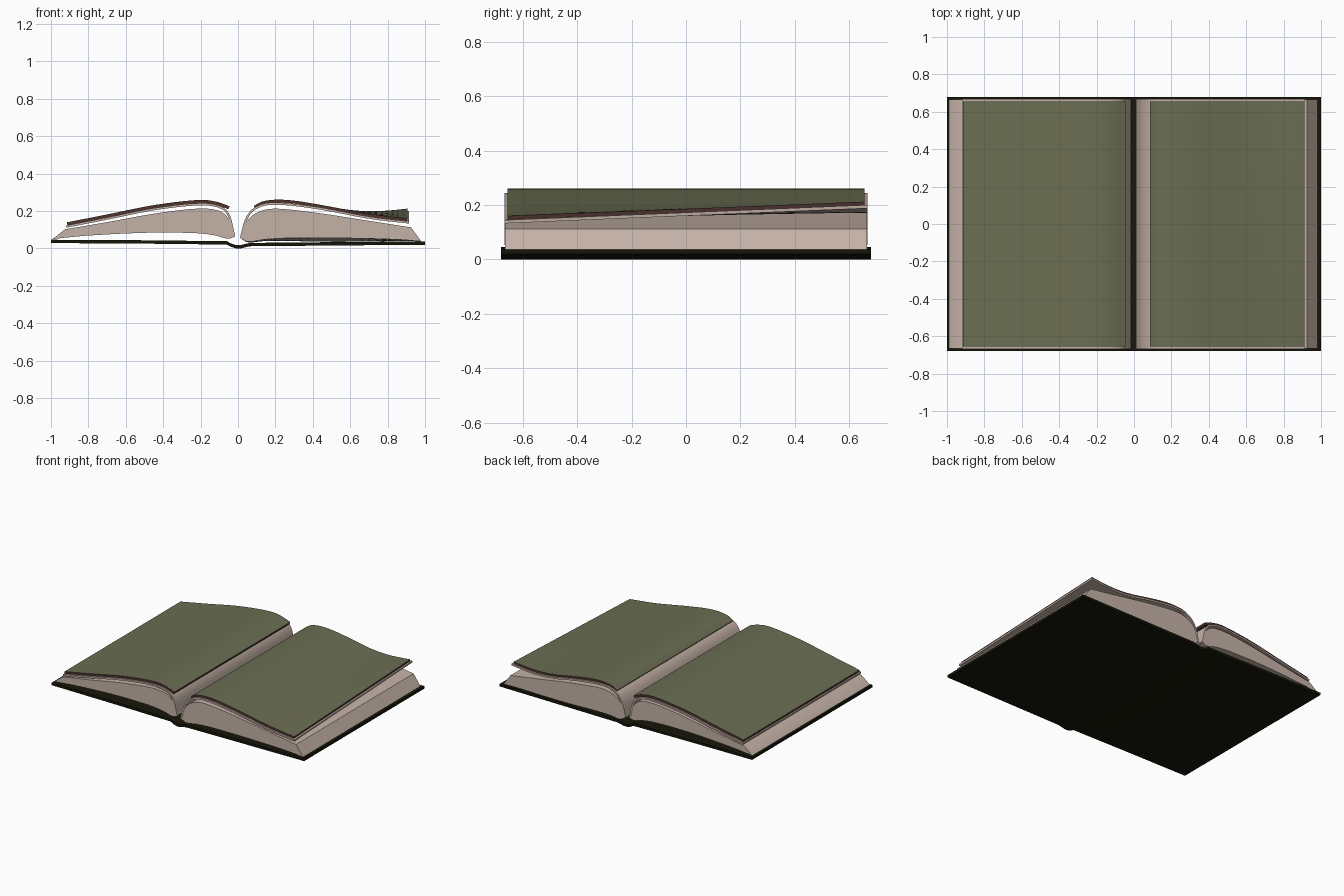
import bpy, bmesh, math
from mathutils import Vector

if "Cube" in bpy.data.objects:
    bpy.data.objects.remove(bpy.data.objects["Cube"])


def material(name, rgb):
    m = bpy.data.materials.new(name)
    m.diffuse_color = (*rgb, 1)
    m.use_nodes = True
    m.node_tree.nodes["Principled BSDF"].inputs["Base Color"].default_value = m.diffuse_color
    return m


COVER = material("dark olive cover", (0.008, 0.008, 0.003))
PAPER = material("beige paper", (0.56, 0.45, 0.39))
GREEN = material("olive green page", (0.145, 0.155, 0.085))
BROWN = material("red brown edge", (0.075, 0.034, 0.028))


def smooth_curve(pts, n):
    """Catmull-Rom curve through 2D points, n samples."""
    p = [Vector(q) for q in pts]
    p = [2 * p[0] - p[1]] + p + [2 * p[-1] - p[-2]]
    out = []
    for k in range(n):
        t = k / (n - 1) * (len(pts) - 1)
        i = min(int(t), len(pts) - 2)
        t -= i
        a, b, c, d = p[i:i + 4]
        out.append(0.5 * (2 * b + (c - a) * t + (2 * a - 5 * b + 4 * c - d) * t * t
                          + (3 * b - a - 3 * c + d) * t ** 3))
    return out


def offset(curve, dist):
    """Shift a left-to-right curve along its normal (positive = up)."""
    out = []
    for i, q in enumerate(curve):
        d = (curve[min(i + 1, len(curve) - 1)] - curve[max(i - 1, 0)]).normalized()
        out.append(q + Vector((-d.y, d.x)) * dist)
    return out


def loft(name, top, bottom, half, mats, lift_top=None, lift_bottom=None, rows=9):
    """Solid between two x-z curves, run along y. mats = (sides, top)."""
    bm = bmesh.new()
    n = len(top)
    grid = []
    for r in range(rows):
        y = -half + 2 * half * r / (rows - 1)
        ring = []
        for q, f in [(q, lift_top) for q in top] + [(q, lift_bottom) for q in reversed(bottom)]:
            ring.append(bm.verts.new((q.x, y, q.y + (f(q.x, y) if f else 0))))
        grid.append(ring)
    m = 2 * n
    for a, b in zip(grid, grid[1:]):
        for i in range(m):
            j = (i + 1) % m
            f = bm.faces.new((a[i], a[j], b[j], b[i]))
            f.material_index = 1 if i < n - 1 and len(mats) > 1 else 0
    for ring in (grid[0], grid[-1]):
        for i in range(n - 1):
            bm.faces.new((ring[i], ring[i + 1], ring[m - 2 - i], ring[m - 1 - i]))
    bmesh.ops.recalc_face_normals(bm, faces=bm.faces)
    me = bpy.data.meshes.new(name)
    bm.to_mesh(me)
    bm.free()
    for mt in mats:
        me.materials.append(mt)
    ob = bpy.data.objects.new(name, me)
    bpy.context.collection.objects.link(ob)
    bpy.context.view_layer.objects.active = ob
    ob.select_set(True)
    bpy.ops.object.shade_smooth_by_angle(angle=math.radians(35))
    ob.select_set(False)
    return ob


def curl(x, y):
    """Back right page corner lifts up."""
    return 0.055 * max(0, (x - 0.55) / 0.36) ** 1.6 * (y + 0.67) / 1.34


# hard cover with a dipped spine
cov = [Vector(p) for p in [(-1, 0.046), (-0.5, 0.043), (-0.06, 0.038), (-0.035, 0.025), (-0.012, 0.018),
                           (0.015, 0.017), (0.04, 0.024), (0.065, 0.029), (0.5, 0.033), (1, 0.037)]]
loft("book_cover", cov, [p - Vector((0, 0.018)) for p in cov], 0.68, [COVER], rows=2)

# thick page blocks
N = 40
loft("left_page_block",
     smooth_curve([(-0.925, 0.102), (-0.7, 0.14), (-0.45, 0.185), (-0.22, 0.212), (-0.1, 0.2),
                   (-0.045, 0.15), (-0.015, 0.07)], N),
     smooth_curve([(-0.99, 0.05), (-0.8, 0.068), (-0.5, 0.083), (-0.25, 0.082), (-0.13, 0.07),
                   (-0.06, 0.052), (-0.02, 0.06)], N), 0.665, [PAPER], rows=2)
loft("right_page_block",
     smooth_curve([(0.012, 0.06), (0.045, 0.14), (0.1, 0.19), (0.2, 0.212), (0.42, 0.19),
                   (0.68, 0.15), (0.925, 0.112)], N),
     smooth_curve([(0.02, 0.05), (0.06, 0.035), (0.15, 0.048), (0.3, 0.055), (0.6, 0.054),
                   (0.85, 0.047), (0.98, 0.037)], N), 0.665, [PAPER],
     lift_bottom=lambda x, y: -0.02 * math.sin(math.pi * min(max(x, 0), 0.98) / 0.98) * (y + 0.665) / 1.33,
     rows=5)

# loose top leaves falling into the gutter
left = smooth_curve([(-0.92, 0.122), (-0.7, 0.165), (-0.45, 0.215), (-0.22, 0.241), (-0.1, 0.228),
                     (-0.045, 0.18), (-0.015, 0.065)], N)
right = smooth_curve([(0.01, 0.055), (0.04, 0.16), (0.095, 0.222), (0.2, 0.245), (0.42, 0.222),
                      (0.7, 0.17), (0.915, 0.144)], N)
loft("left_leaf", left, offset(left, -0.012), 0.667, [PAPER])
loft("right_leaf", right, offset(right, -0.012), 0.667, [PAPER], curl, curl)

# green page faces with brown edges, free at the gutter
left_s = smooth_curve([(-0.915, 0.139), (-0.7, 0.181), (-0.45, 0.231), (-0.22, 0.258), (-0.12, 0.25),
                       (-0.045, 0.225)], N)
right_s = smooth_curve([(0.085, 0.227), (0.13, 0.25), (0.2, 0.26), (0.3, 0.255), (0.45, 0.231),
                        (0.7, 0.185), (0.905, 0.159)], N)
loft("left_green_page", left_s, offset(left_s, -0.017), 0.656, [BROWN, GREEN])
loft("right_green_page", right_s, offset(right_s, -0.016), 0.656, [BROWN, GREEN], curl, curl)
